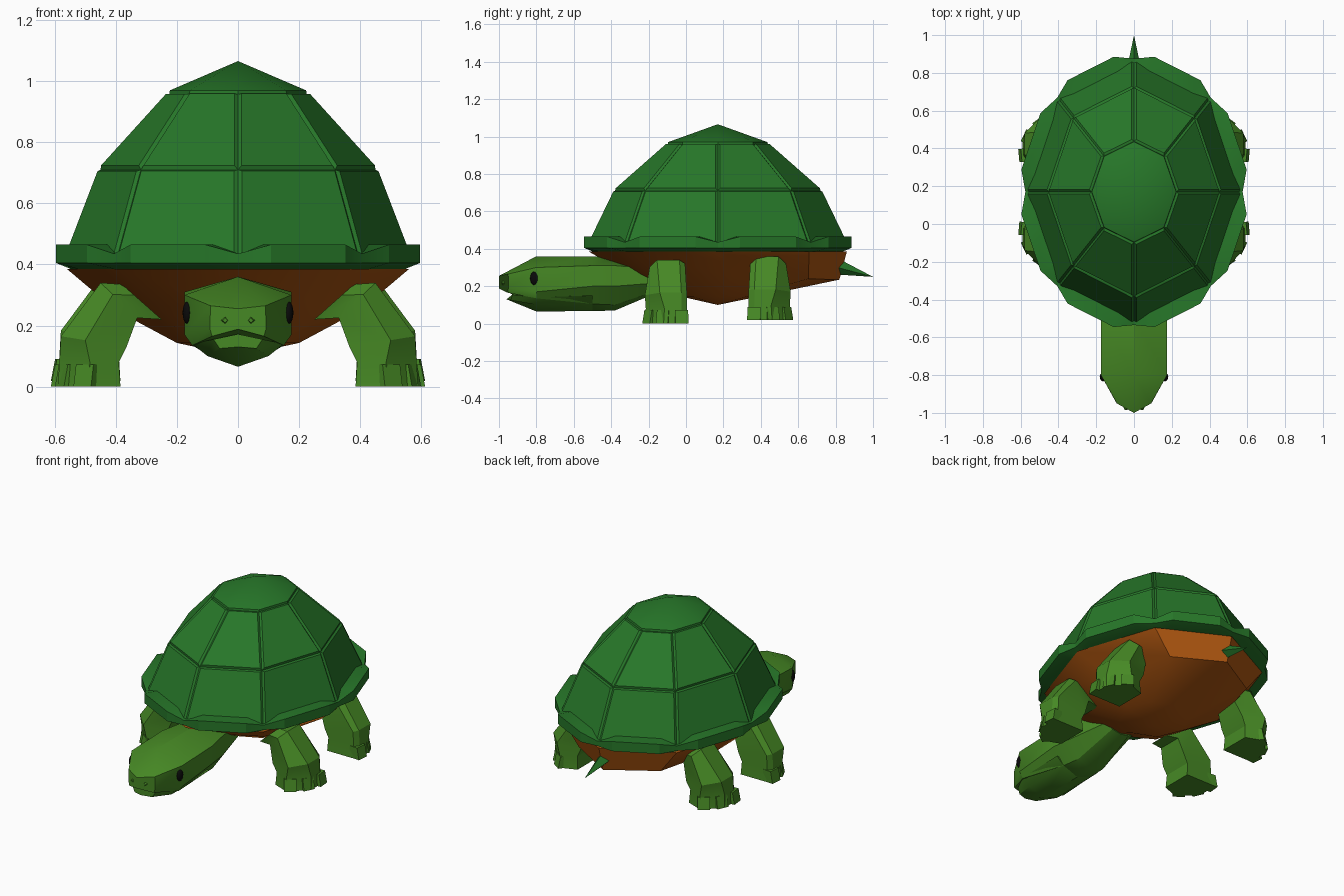
import bpy, bmesh, math
from mathutils import Vector, Matrix

cube = bpy.data.objects.get("Cube")
if cube:
    bpy.data.objects.remove(cube, do_unlink=True)


def material(name, rgb):
    m = bpy.data.materials.new(name)
    m.use_nodes = True
    m.diffuse_color = (*rgb, 1)
    m.node_tree.nodes["Principled BSDF"].inputs["Base Color"].default_value = (*rgb, 1)
    return m


SHELL = material("shell green", (0.02, 0.185, 0.022))
SKIN = material("skin green", (0.062, 0.25, 0.018))
BROWN = material("belly brown", (0.41, 0.09, 0.005))
BLACK = material("eye black", (0.003, 0.003, 0.003))
CY = 0.17  # centre of the shell along y


def finish(name, bm, mat, smooth=30):
    bmesh.ops.recalc_face_normals(bm, faces=bm.faces)
    mesh = bpy.data.meshes.new(name)
    bm.to_mesh(mesh)
    bm.free()
    mesh.materials.append(mat)
    mesh.polygons.foreach_set("use_smooth", [True] * len(mesh.polygons))
    mesh.set_sharp_from_angle(angle=math.radians(smooth))
    obj = bpy.data.objects.new(name, mesh)
    bpy.context.collection.objects.link(obj)
    return obj


def loft(rings):
    """Skin equal-length rings of points and close both ends."""
    bm = bmesh.new()
    rows = [[bm.verts.new(p) for p in ring] for ring in rings]
    n = len(rows[0])
    for a, b in zip(rows, rows[1:]):
        for i in range(n):
            j = (i + 1) % n
            bm.faces.new((a[i], a[j], b[j], b[i]))
    bm.faces.new(rows[0][::-1])
    bm.faces.new(rows[-1])
    bmesh.ops.remove_doubles(bm, verts=bm.verts, dist=0.0005)
    bmesh.ops.recalc_face_normals(bm, faces=bm.faces)
    return bm


def octagon(rx, y0, y1, z, tilt=0):
    cy, ry = (y0 + y1) / 2, (y1 - y0) / 2
    pts = []
    for k in range(8):
        a = math.radians(45 * k)
        pts.append(Vector((rx * math.cos(a), cy + ry * math.sin(a), z + tilt * math.sin(a))))
    return pts


def centred(rx, ry, z):
    return octagon(rx, CY - ry, CY + ry, z)


# domed shell with raised panels and a raised cap
bm = loft([centred(0.565, 0.695, 0.41), centred(0.45, 0.55, 0.71),
           centred(0.225, 0.268, 0.958), centred(0, 0, 1.055)])
panels = [f for f in bm.faces if len(f.verts) == 4]
cap = [f for f in bm.faces if len(f.verts) == 3]
bmesh.ops.inset_individual(bm, faces=panels, thickness=0.009, depth=0.011, use_even_offset=True)
bmesh.ops.inset_region(bm, faces=cap, thickness=0.006, depth=0.01, use_even_offset=True)
finish("shell_dome", bm, SHELL)

# scalloped rim: every octagon side bulges out between two notches
corners = centred(0.575, 0.705, 0)
rim_in, rim_top, rim_low, rim_under = [], [], [], []
for k in range(8):
    a, b = corners[k], corners[(k + 1) % 8]
    side = b - a
    normal = Vector((side.y, -side.x, 0)).normalized()
    for t, push, top in ((0, 0, 0.435), (0.2, 0.058, 0.465), (0.8, 0.058, 0.465)):
        base = a.lerp(b, t)
        out = base + normal * push
        inner = Vector((base.x * 0.93, CY + (base.y - CY) * 0.93, 0))
        rim_in.append(inner + Vector((0, 0, top)))
        rim_top.append(out + Vector((0, 0, top)))
        rim_low.append(out + Vector((0, 0, 0.405)))
        rim_under.append(inner + Vector((0, 0, 0.38)))
finish("shell_rim", loft([rim_in, rim_top, rim_low, rim_under]), SHELL, 20)

# rounded underside
finish("belly", loft([octagon(0.56, -0.52, 0.86, 0.385),
                      octagon(0.4, -0.31, 0.82, 0.25, -0.015),
                      octagon(0.2, -0.02, 0.38, 0.143),
                      octagon(0, CY, CY, 0.1)]), BROWN, 35)


def section(y, slant, half):
    """Mirrored cross-section; points further from the middle lie further back."""
    right = [Vector((x, y + slant * x, z)) for x, z in half]
    left = [Vector((-p.x, p.y, p.z)) for p in reversed(right[1:-1])]
    return right + left


# neck and upper head
finish("head", loft([
    section(-0.12, 0, [(0, 0.31), (0.09, 0.29), (0.1, 0.22), (0.06, 0.19), (0, 0.18)]),
    section(-0.38, 0, [(0, 0.35), (0.15, 0.31), (0.16, 0.2), (0.09, 0.1), (0, 0.07)]),
    section(-0.5, 0, [(0, 0.36), (0.175, 0.31), (0.175, 0.2), (0.1, 0.105), (0, 0.067)]),
    section(-0.8, 0, [(0, 0.36), (0.175, 0.3), (0.175, 0.17), (0.15, 0.135), (0, 0.135)]),
    section(-1, 0.55, [(0, 0.255), (0.09, 0.265), (0.092, 0.19), (0.085, 0.165), (0, 0.188)]),
]), SKIN)

# lower jaw
finish("jaw", loft([
    section(-0.5, 0, [(0, 0.16), (0.15, 0.15), (0.1, 0.105), (0, 0.067)]),
    section(-0.8, 0, [(0, 0.16), (0.15, 0.14), (0.1, 0.1), (0, 0.065)]),
    section(-0.96, 0.4, [(0, 0.172), (0.08, 0.155), (0.06, 0.125), (0, 0.13)]),
]), SKIN)

for s, side in ((1, "left"), (-1, "right")):
    # eyes
    bm = bmesh.new()
    bmesh.ops.create_uvsphere(bm, u_segments=12, v_segments=8, radius=1)
    bmesh.ops.transform(bm, verts=bm.verts, matrix=Matrix.Translation((s * 0.167, -0.812, 0.242))
                        @ Matrix.Rotation(-s * 0.25, 4, "Z") @ Matrix.Diagonal((0.014, 0.022, 0.036, 1)))
    finish(side + "_eye", bm, BLACK, 60)
    # nostrils
    bm = bmesh.new()
    bmesh.ops.create_cone(bm, cap_ends=True, segments=4, radius1=0.014, radius2=0.008, depth=0.016)
    bmesh.ops.transform(bm, verts=bm.verts, matrix=Matrix.Translation((s * 0.042, -0.977, 0.217))
                        @ Matrix.Rotation(math.radians(90), 4, "X"))
    finish(side + "_nostril", bm, SKIN)


def leg_section(x0, x1, y0, y1, z_in, z_out, cut):
    """Slice of a leg with its outer front corner cut off."""
    flat = [(x0, y1), (x1 - 0.02, y1), (x1, y1 - 0.03), (x1, y0 + cut), (x1 - cut, y0), (x0, y0 + 0.04)]
    return [Vector((x, y, z_in + (z_out - z_in) * (x - x0) / (x1 - x0))) for x, y in flat]


def place_leg(bm, s, rear):
    for v in bm.verts:
        v.co.x *= s
        if rear:
            v.co.y = 2 * CY - v.co.y
            v.co.z += 0.018


# legs with three toes each
for rear, end in ((False, "front"), (True, "rear")):
    for s, side in ((1, "left"), (-1, "right")):
        name = end + "_" + side
        bm = loft([
            leg_section(0.385, 0.59, -0.22, 0.01, 0, 0, 0.1),
            leg_section(0.39, 0.585, -0.215, 0.005, 0.08, 0.08, 0.1),
            leg_section(0.365, 0.58, -0.22, 0.005, 0.13, 0.165, 0.08),
            leg_section(0.33, 0.45, -0.195, -0.005, 0.225, 0.34, 0.04),
            leg_section(0.25, 0.38, -0.18, -0.02, 0.22, 0.335, 0.04),
        ])
        place_leg(bm, s, rear)
        finish(name + "_leg", bm, SKIN, 25)
        for i, (x, y, turn) in enumerate(((0.575, -0.025, 5), (0.553, -0.115, -25), (0.49, -0.185, -55))):
            bm = bmesh.new()
            bmesh.ops.create_cube(bm, size=1)
            for v in bm.verts:
                if v.co.z > 0 and v.co.x > 0:
                    v.co.x -= 0.2
            bmesh.ops.transform(bm, verts=bm.verts, matrix=Matrix.Translation((x, y, 0.036))
                                @ Matrix.Rotation(math.radians(turn), 4, "Z")
                                @ Matrix.Diagonal((0.07, 0.07, 0.072, 1)))
            place_leg(bm, s, rear)
            finish(name + "_toe_" + str(i + 1), bm, SKIN)

# pointed tail
diamond = [Vector(p) for p in ((0, 0.8, 0.355), (0.04, 0.81, 0.3), (0, 0.81, 0.262), (-0.04, 0.81, 0.3))]
finish("tail", loft([diamond, [Vector((0, 1, 0.25))] * 4]), SHELL)
